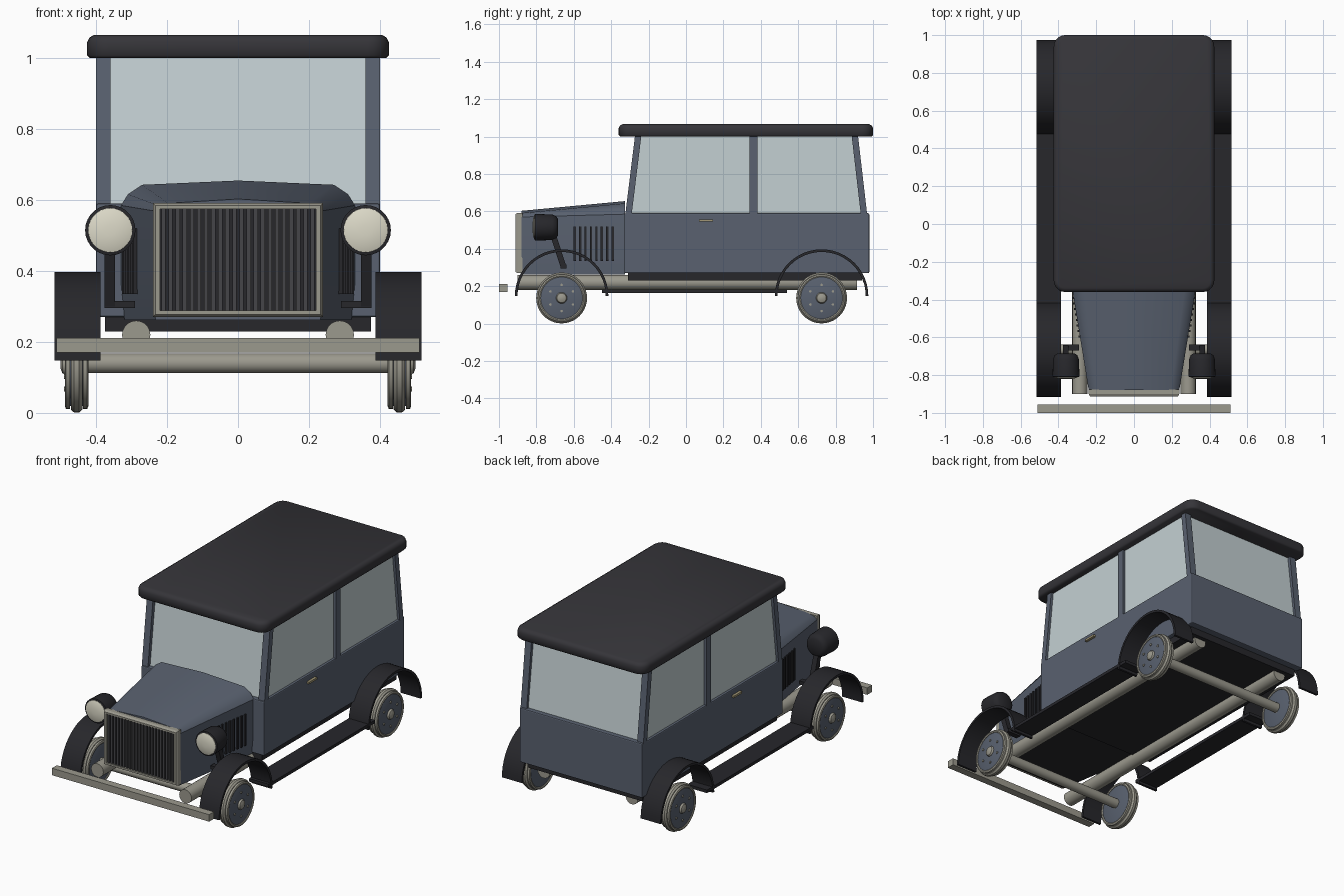
import bpy, bmesh, math
from mathutils import Vector

if "Cube" in bpy.data.objects:
    bpy.data.objects.remove(bpy.data.objects["Cube"])


def material(name, rgb, rough=0.6):
    m = bpy.data.materials.new(name)
    m.use_nodes = True
    m.diffuse_color = (*rgb, 1)
    node = m.node_tree.nodes["Principled BSDF"]
    node.inputs["Base Color"].default_value = (*rgb, 1)
    node.inputs["Roughness"].default_value = rough
    return m


BLUE = material("slate blue paint", (0.10, 0.12, 0.16))
ROOF = material("roof black", (0.036, 0.035, 0.041))
BLACK = material("black paint", (0.02, 0.02, 0.024))
METAL = material("warm grey metal", (0.33, 0.32, 0.27))
GLASS = material("pale glass", (0.55, 0.63, 0.65))
LENS = material("cream lens", (0.72, 0.70, 0.58))
BRASS = material("brass", (0.36, 0.31, 0.18))
GRILLE = material("grille grey", (0.06, 0.06, 0.065))


def loft(name, rings, mat, smooth=None, bevel=0, closed=False):
    """Bridge matching rings of points; cap the ends unless closed."""
    bm = bmesh.new()
    loops = [[bm.verts.new(p) for p in ring] for ring in rings]
    pairs = list(zip(loops, loops[1:]))
    if closed:
        pairs.append((loops[-1], loops[0]))
    else:
        bm.faces.new(loops[0])
        bm.faces.new(loops[-1])
    n = len(loops[0])
    for a, b in pairs:
        for i in range(n):
            j = (i + 1) % n
            bm.faces.new((a[i], a[j], b[j], b[i]))
    bmesh.ops.recalc_face_normals(bm, faces=bm.faces)
    me = bpy.data.meshes.new(name)
    bm.to_mesh(me)
    bm.free()
    me.materials.append(mat)
    ob = bpy.data.objects.new(name, me)
    bpy.context.collection.objects.link(ob)
    if bevel:
        mod = ob.modifiers.new("bevel", "BEVEL")
        mod.width, mod.segments = bevel, 2
    if smooth:
        bpy.ops.object.select_all(action="DESELECT")
        ob.select_set(True)
        bpy.context.view_layer.objects.active = ob
        bpy.ops.object.shade_smooth_by_angle(angle=math.radians(smooth))
    return ob


def rect(x0, x1, y0, y1, z):
    return [(x0, y0, z), (x1, y0, z), (x1, y1, z), (x0, y1, z)]


def box(name, x, y, z, mat, bevel=0):
    return loft(name, [rect(*x, *y, z[0]), rect(*x, *y, z[1])], mat, bevel=bevel)


def span(side, a, b):
    return tuple(sorted((side * a, side * b)))


def turned(name, axis, centre, profile, mat, sides=32, closed=False):
    """Revolve (offset, radius) pairs about the x or y axis."""
    rings = []
    for off, r in profile:
        ring = []
        for i in range(sides):
            t = 2 * math.pi * i / sides
            u, w = r * math.cos(t), r * math.sin(t)
            p = (off, u, w) if axis == "x" else (u, off, w)
            ring.append(Vector(centre) + Vector(p))
        rings.append(ring)
    return loft(name, rings, mat, smooth=35, closed=closed)


# Body tub and floor
box("body", (-0.4, 0.4), (-0.33, 0.98), (0.27, 0.59), BLUE, bevel=0.006)
box("floor", (-0.375, 0.375), (-0.31, 0.94), (0.23, 0.275), BLACK)

# Cabin glass and pillars, leaning inward at front and rear
loft("windows", [rect(-0.385, 0.385, -0.305, 0.955, 0.58),
                 rect(-0.385, 0.385, -0.25, 0.9, 1.01)], GLASS)
for s, side in ((1, "left"), (-1, "right")):
    x = span(s, 0.36, 0.4)
    for part, low, high in (("front", -0.325, -0.272), ("middle", 0.34, 0.34),
                            ("rear", 0.935, 0.885)):
        wide = 0.042 if part == "middle" else 0.034
        loft(f"{side}_{part}_pillar", [rect(*x, low, low + wide, 0.58),
                                       rect(*x, high, high + wide, 1.01)], BLUE)
    box(f"{side}_door_handle", span(s, 0.395, 0.415), (0.07, 0.145), (0.545, 0.557), BRASS)

# Roof with rounded plan corners and softened rims
def roof_ring(inset, z, radius=0.06):
    pts = []
    for q, (sx, sy) in enumerate(((1, 1), (-1, 1), (-1, -1), (1, -1))):
        for i in range(6):
            t = math.pi / 2 * (q + i / 5)
            pts.append((sx * (0.425 - radius) + (radius - inset) * math.cos(t),
                        0.32 + sy * (0.68 - radius) + (radius - inset) * math.sin(t), z))
    return pts


loft("roof", [roof_ring(i, z) for i, z in ((0.008, 1.0), (0, 1.008), (0, 1.045),
                                           (0.006, 1.058), (0.02, 1.066))], ROOF, smooth=50)

# Bonnet, tapering toward the grille
def bonnet_ring(y, half, shoulder, top):
    right = [(half * 0.97, 0.262), (half, 0.36), (half, shoulder),
             (half * 0.94, shoulder + (top - shoulder) * 0.45), (half * 0.82, top - 0.012)]
    pts = right + [(0, top)] + [(-x, z) for x, z in reversed(right)]
    return [(x, y, z) for x, z in pts]


bonnet = loft("bonnet", [bonnet_ring(-0.88, 0.24, 0.57, 0.603),
                         bonnet_ring(-0.325, 0.33, 0.585, 0.655)], BLUE, smooth=30)
bonnet.data.materials.append(BLACK)
for f in bonnet.data.polygons:
    if f.normal.z < -0.8:
        f.material_index = 1

# Bonnet louvres follow the tapered sides
for s, side in ((1, "left"), (-1, "right")):
    for i in range(8):
        y = -0.595 + i * 0.029
        x = 0.24 + (y + 0.88) * 0.162
        box(f"{side}_louvre_{i}", span(s, x - 0.01, x + 0.008), (y - 0.006, y + 0.006),
            (0.335, 0.52), BLACK)

# Grille: frame, backing and vertical bars
def frame_ring(half, low, high, y):
    return [(-half, y, low), (half, y, low), (half, y, high), (-half, y, high)]


loft("grille_frame", [frame_ring(0.24, 0.27, 0.592, -0.875), frame_ring(0.24, 0.27, 0.592, -0.9),
                      frame_ring(0.233, 0.277, 0.585, -0.912),
                      frame_ring(0.22, 0.288, 0.575, -0.912),
                      frame_ring(0.22, 0.288, 0.575, -0.875)], METAL, closed=True)
box("grille_back", (-0.222, 0.222), (-0.892, -0.87), (0.285, 0.578), BLACK)
for i in range(22):
    x = -0.21 + i * 0.02
    box(f"grille_bar_{i}", (x - 0.006, x + 0.006), (-0.907, -0.89), (0.287, 0.576), GRILLE)

# Bumper and chassis
box("bumper", (-0.512, 0.512), (-1.0, -0.955), (0.17, 0.211), METAL)
for s, side in ((1, "left"), (-1, "right")):
    turned(f"{side}_chassis_rail", "y", (s * 0.287, 0, 0.22),
           [(-0.9, 0.04), (0.915, 0.04)], METAL, 20)

# Wheels, axles and fenders
AXLES = (("front", -0.665), ("rear", 0.725))
for end, y in AXLES:
    turned(f"{end}_axle", "x", (0, y, 0.14), [(-0.43, 0.028), (0.43, 0.028)], METAL, 20)
    for s, side in ((1, "left"), (-1, "right")):
        c = (s * 0.455, y, 0.137)
        name = f"{side}_{end}"
        turned(name + "_tyre", "x", c, [(-0.016, 0.115), (-0.016, 0.128), (-0.007, 0.136),
               (0.007, 0.136), (0.016, 0.128), (0.016, 0.115)], METAL, 40)
        turned(name + "_wheel_disc", "x", c, [(-0.03, 0.105), (-0.025, 0.118),
               (0.025, 0.118), (0.03, 0.105)], BLUE, 40)
        for k in (-1, 1):
            turned(f"{name}_rim_{k}", "x", c, [(k * 0.018, 0.112), (k * 0.018, 0.126),
                   (k * 0.03, 0.126), (k * 0.033, 0.118), (k * 0.03, 0.112)], METAL, 40, True)
        turned(name + "_hub", "x", c, [(-s * 0.03, 0.03), (s * 0.032, 0.03),
               (s * 0.04, 0.025), (s * 0.046, 0.01)], METAL, 20)
        for i in range(6):
            t = math.pi * (i + 0.5) / 3
            bolt = (c[0], y + 0.07 * math.cos(t), c[2] + 0.07 * math.sin(t))
            turned(f"{name}_bolt_{i}", "x", bolt, [(s * 0.025, 0.007), (s * 0.035, 0.007)],
                   METAL, 8)
        x0, x1 = span(s, 0.387, 0.517)
        arch = []
        for i in range(25):
            t = math.pi * i / 24
            arch.append([(x, y + r * math.cos(t), 0.147 + r * math.sin(t))
                         for x, r in ((x0, 0.236), (x1, 0.236), (x1, 0.25), (x0, 0.25))])
        loft(name + "_fender", arch, BLACK, smooth=30)

# Running boards and headlamps
for s, side in ((1, "left"), (-1, "right")):
    box(f"{side}_running_board", span(s, 0.387, 0.515), (-0.45, 0.54), (0.163, 0.181), BLACK)
    c = (s * 0.36, 0, 0.515)
    turned(f"{side}_headlamp", "y", c, [(-0.81, 0.066), (-0.808, 0.071), (-0.79, 0.071),
           (-0.715, 0.068), (-0.695, 0.06), (-0.685, 0.045)], BLACK, 28)
    turned(f"{side}_headlamp_lens", "y", c, [(-0.8, 0.064), (-0.812, 0.062),
           (-0.818, 0.045), (-0.821, 0.015)], LENS, 28)
    x = span(s, 0.347, 0.377)
    loft(f"{side}_headlamp_arm", [rect(*x, -0.67, -0.638, 0.3),
                                  rect(*x, -0.725, -0.693, 0.47)], BLACK)
    # Bracket tying the arm to the chassis
    box(f"{side}_lamp_bracket", span(s, 0.29, 0.377), (-0.67, -0.638), (0.295, 0.315), BLACK)
